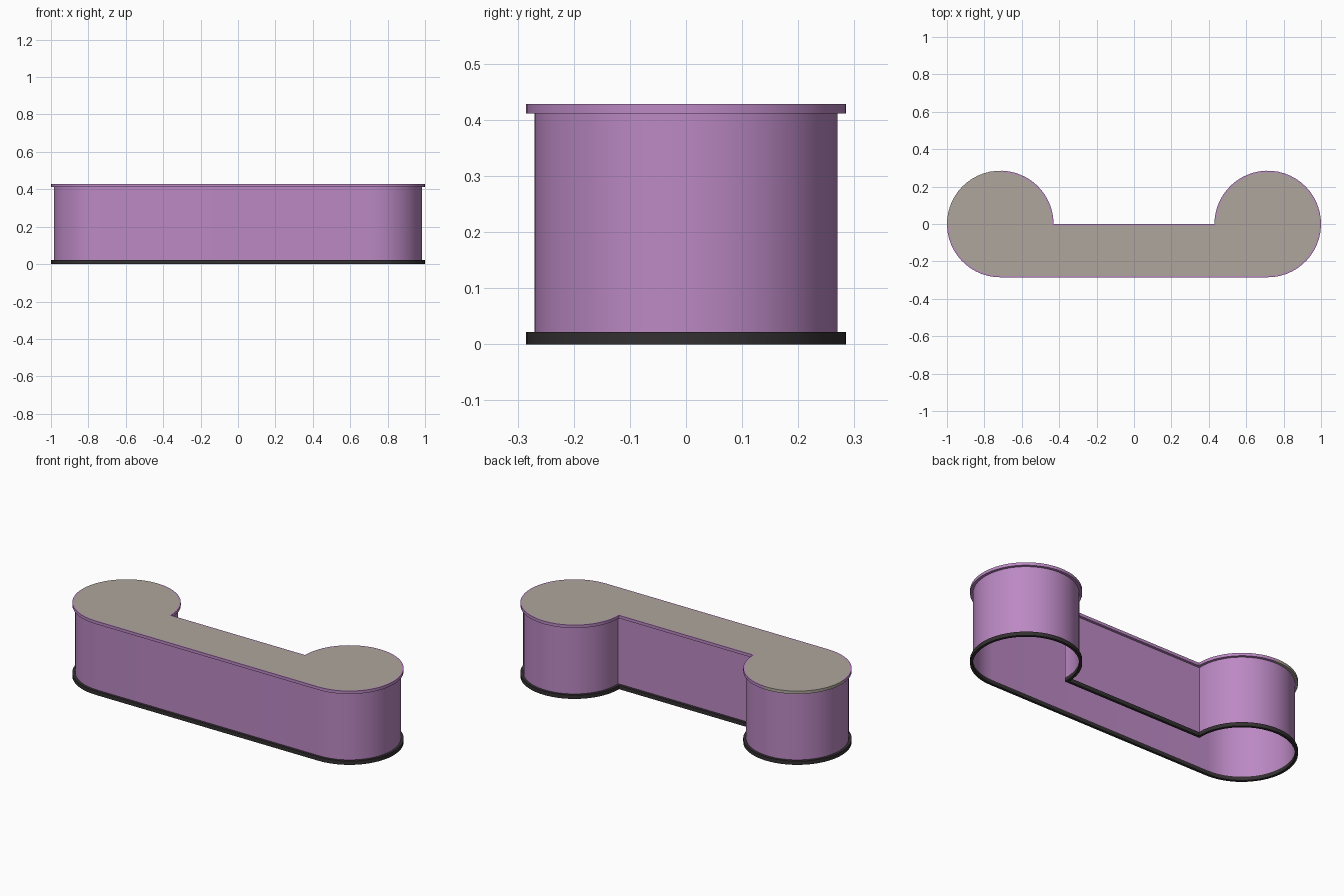
import bpy, math

if "Cube" in bpy.data.objects:
    bpy.data.objects.remove(bpy.data.objects["Cube"])

CX, R, SEG = 0.715, 0.285, 40      # end-circle centre, radius, arc segments
INSET = 0.015                      # wall set back from trim and lip


def material(name, rgb):
    m = bpy.data.materials.new(name)
    m.diffuse_color = (*rgb, 1)
    m.use_nodes = True
    m.node_tree.nodes["Principled BSDF"].inputs["Base Color"].default_value = m.diffuse_color
    return m


purple = material("purple", (0.50, 0.25, 0.55))
stone = material("stone", (0.43, 0.38, 0.34))
dark = material("dark", (0.035, 0.03, 0.032))


def outline(d, z):
    """Counter outline offset inward by d: two round ends joined by a half-width bar."""
    r = R - d
    end = math.pi + math.asin(d / r)
    right = []
    for i in range(SEG + 1):
        a = -math.pi / 2 + (end + math.pi / 2) * i / SEG
        right.append((CX + r * math.cos(a), r * math.sin(a), z))
    return right + [(-x, y, z) for x, y, z in reversed(right)]


def loft(name, profile, mats, closed=False):
    """Skin the outline along (inset, height) steps; one step gives a flat cap."""
    rings = [outline(d, z) for d, z in profile]
    n = len(rings[0])
    verts = [v for ring in rings for v in ring]
    faces = [tuple(range(n))] if len(rings) == 1 else []
    steps = len(rings) if closed else len(rings) - 1
    for k in range(steps):
        a, b = k * n, (k + 1) % len(rings) * n
        for i in range(n):
            j = (i + 1) % n
            faces.append((a + i, a + j, b + j, b + i))
    me = bpy.data.meshes.new(name)
    me.from_pydata(verts, [], faces)
    for m in mats:
        me.materials.append(m)
    ob = bpy.data.objects.new(name, me)
    bpy.context.collection.objects.link(ob)
    bpy.ops.object.select_all(action='DESELECT')
    ob.select_set(True)
    bpy.context.view_layer.objects.active = ob
    bpy.ops.object.shade_smooth_by_angle(angle=math.radians(30))
    return ob


# Dark kick strip around the open bottom
loft("base_trim", [(INSET, 0), (0, 0), (0, 0.022), (INSET, 0.022)], [dark], closed=True)

# Hollow counter wall
loft("counter_wall", [(INSET, 0.022), (INSET, 0.411)], [purple])

# Projecting lip, stone-coloured on the back left quarter
lip = loft("top_lip", [(INSET, 0.411), (0, 0.411), (0, 0.428), (0.008, 0.428)], [purple, stone])
for p in lip.data.polygons:
    if p.center.x < -CX and p.center.y > 0:
        p.material_index = 1

# Stone worktop
loft("worktop", [(0.008, 0.428)], [stone])
